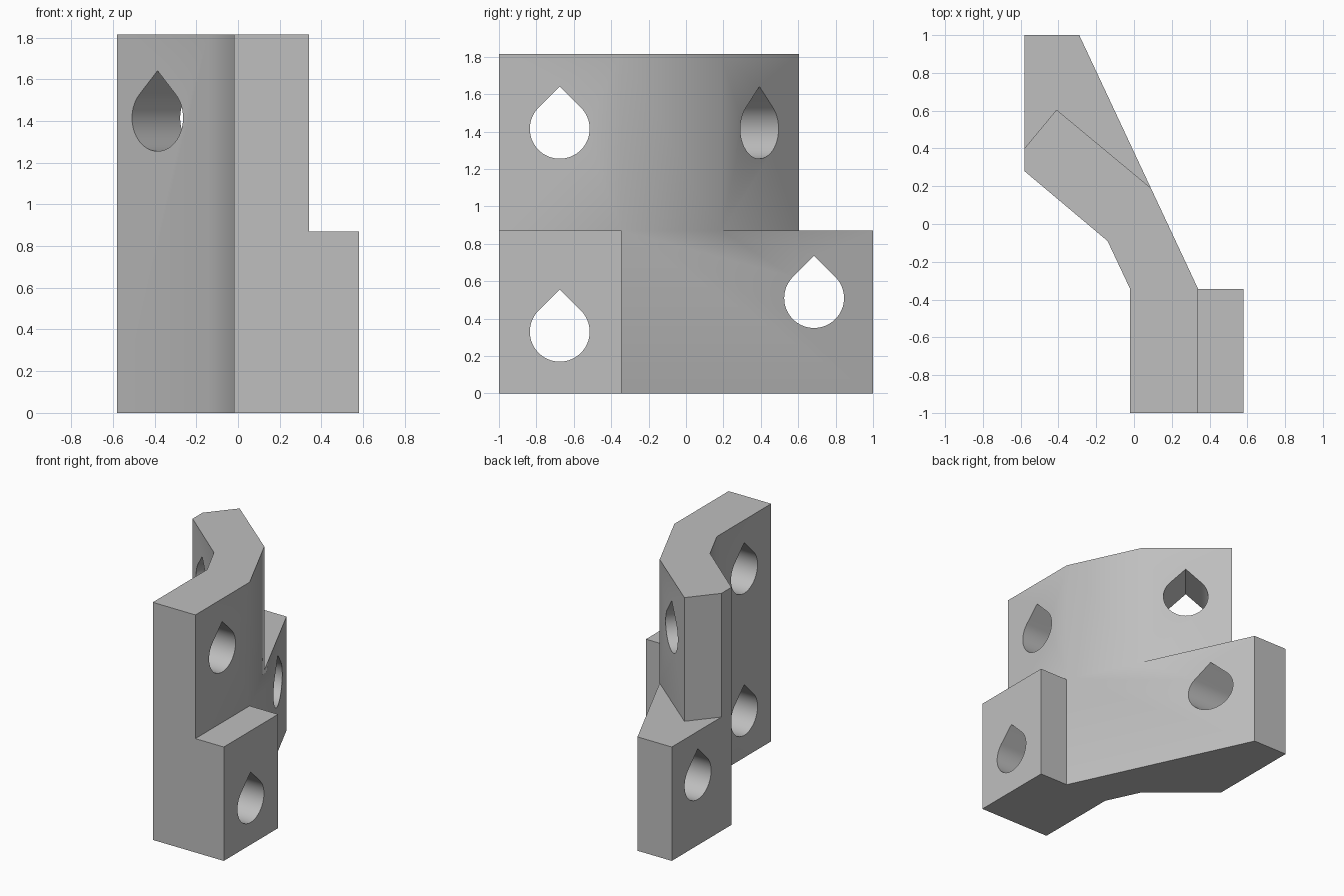
import bpy
import bmesh
from math import sin, cos, radians, sqrt
from mathutils import Vector

default = bpy.data.objects.get("Cube")
if default:
    bpy.data.objects.remove(default, do_unlink=True)

HEIGHT, STEP = 1.815, 0.87
RADIUS = 0.16

grey = bpy.data.materials.new("plain grey")
grey.use_nodes = True
colour = (0.52, 0.52, 0.52, 1)
grey.diffuse_color = colour
grey.node_tree.nodes["Principled BSDF"].inputs["Base Color"].default_value = colour


def extruded(name, points, sweep):
    """Solid made by sweeping a closed outline along a vector."""
    bm = bmesh.new()
    face = bm.faces.new([bm.verts.new(p) for p in points])
    result = bmesh.ops.extrude_face_region(bm, geom=[face])
    moved = [g for g in result["geom"] if isinstance(g, bmesh.types.BMVert)]
    bmesh.ops.translate(bm, vec=sweep, verts=moved)
    bmesh.ops.recalc_face_normals(bm, faces=bm.faces)
    mesh = bpy.data.meshes.new(name)
    bm.to_mesh(mesh)
    bm.free()
    mesh.materials.append(grey)
    obj = bpy.data.objects.new(name, mesh)
    bpy.context.collection.objects.link(obj)
    return obj


def prism(name, outline, bottom, top):
    return extruded(name, [(x, y, bottom) for x, y in outline],
                    Vector((0, 0, top - bottom)))


def teardrop(name, centre, axis, half_length):
    """Horizontal round hole with a pointed roof."""
    axis = Vector(axis).normalized()
    side = Vector((-axis.y, axis.x, 0))
    up = Vector((0, 0, 1))
    middle = Vector(centre) - axis * half_length
    steps = 48
    points = []
    for i in range(steps + 1):
        a = radians(135 + 270 * i / steps)
        points.append(middle + RADIUS * (cos(a) * side + sin(a) * up))
    points.append(middle + up * RADIUS * sqrt(2))
    return extruded(name, points, axis * half_length * 2)


def cut(target, cutter):
    cutter.hide_render = True
    mod = target.modifiers.new("cut", "BOOLEAN")
    mod.operation = "DIFFERENCE"
    mod.solver = "EXACT"
    mod.object = cutter
    bpy.context.view_layer.objects.active = target
    bpy.ops.object.modifier_apply(modifier=mod.name)
    bpy.data.objects.remove(cutter, do_unlink=True)


# Cranked body at full height
bracket = prism("cranked_bracket", [
    (-0.58, 1), (-0.29, 1), (0.34, -0.345), (0.58, -0.345), (0.58, -1),
    (-0.02, -1), (-0.02, -0.345), (-0.14, -0.09), (-0.58, 0.28)], 0, HEIGHT)

# Steps that leave the low front pad and the low rear arm
cut(bracket, prism("pad_step", [
    (0.34, -1.1), (0.7, -1.1), (0.7, -0.2), (0.34, -0.2)], STEP, 2))
cut(bracket, prism("rear_step", [
    (-0.665, 0.2975), (-0.41, 0.605), (0.19, 0.107),
    (0.19, 1.1), (-0.665, 1.1)], STEP, 2))

# Bolt holes: two in the front leg, one in the rear arm, one in the angled arm
for y, z in ((-0.675, 1.415), (-0.675, 0.33), (0.685, 0.51)):
    cut(bracket, teardrop("bolt_hole", (0, y, z), (1, 0, 0), 0.8))
cut(bracket, teardrop("angled_hole", (-0.27, 0.255, 1.415), (0.643, 0.766, 0), 0.32))

bpy.ops.object.select_all(action="DESELECT")
bracket.select_set(True)
bpy.context.view_layer.objects.active = bracket
bpy.ops.object.shade_smooth_by_angle(angle=radians(30))
